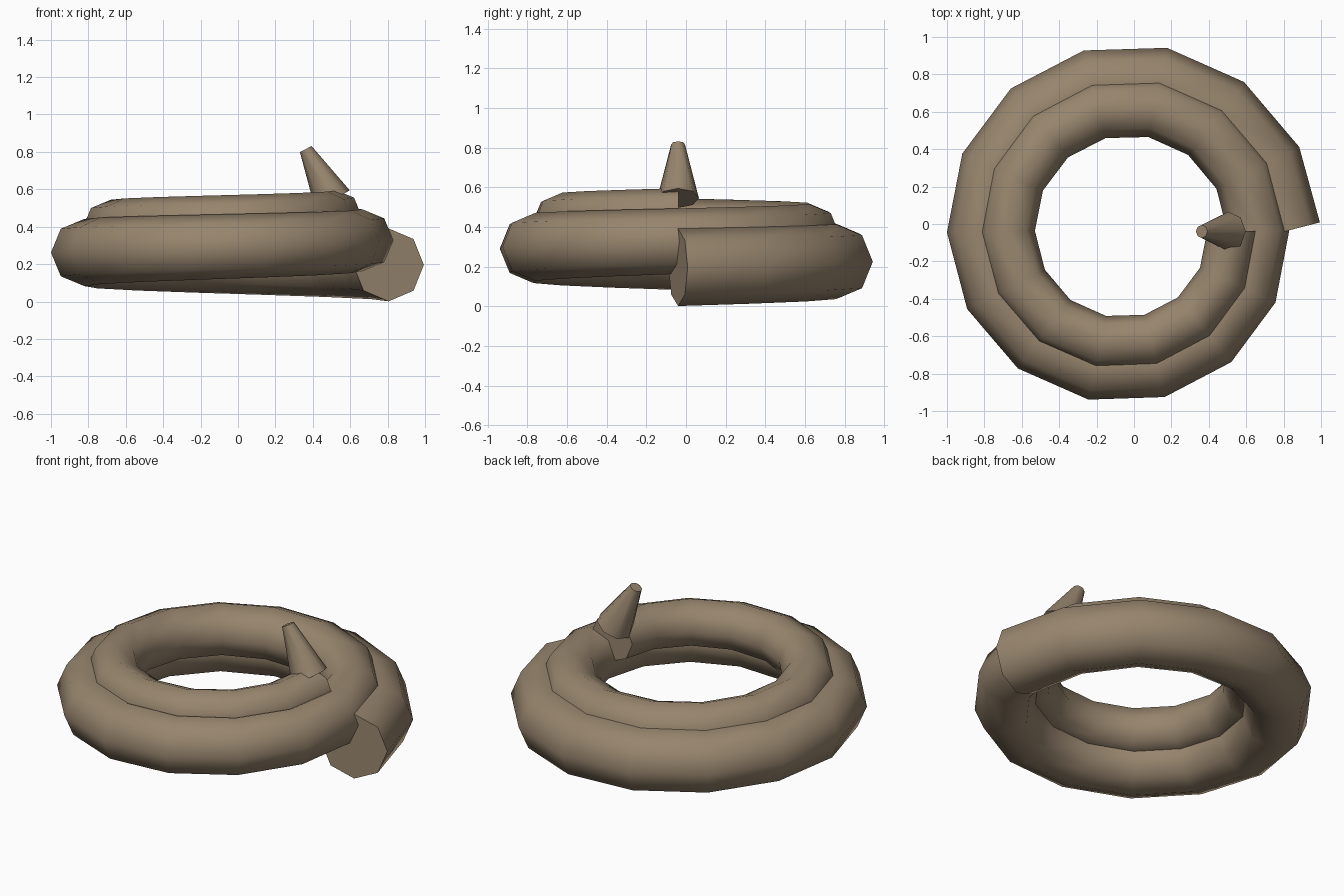
import bpy, bmesh, math
from mathutils import Vector

if "Cube" in bpy.data.objects:
    bpy.data.objects.remove(bpy.data.objects["Cube"])

SEG, TURNS, SIDES = 14, 2, 8
CX, CY = -0.0425, -0.04

skin = bpy.data.materials.new("brown_skin")
skin.diffuse_color = (0.31, 0.235, 0.155, 1)
skin.use_nodes = True
skin.node_tree.nodes["Principled BSDF"].inputs["Base Color"].default_value = skin.diffuse_color


def loft(name, rings):
    """Skin a list of (centre, side axis, up axis, radius) rings and cap both ends."""
    bm = bmesh.new()
    loops = []
    for c, u, v, r in rings:
        angles = [2 * math.pi * k / SIDES for k in range(SIDES)]
        loops.append([bm.verts.new(c + r * (math.cos(a) * u + math.sin(a) * v)) for a in angles])
    for a, b in zip(loops, loops[1:]):
        for k in range(SIDES):
            j = (k + 1) % SIDES
            bm.faces.new((a[k], a[j], b[j], b[k]))
    bm.faces.new(loops[0])
    bm.faces.new(loops[-1])
    bmesh.ops.recalc_face_normals(bm, faces=bm.faces)
    mesh = bpy.data.meshes.new(name)
    bm.to_mesh(mesh)
    bm.free()
    mesh.materials.append(skin)
    obj = bpy.data.objects.new(name, mesh)
    bpy.context.collection.objects.link(obj)
    bpy.ops.object.select_all(action='DESELECT')
    obj.select_set(True)
    bpy.context.view_layer.objects.active = obj
    bpy.ops.object.shade_smooth_by_angle(angle=math.radians(60))
    return obj


# Coiled body: a rising spiral that narrows as it winds inward
UP = Vector((0, 0, 1))
body = []
for i in range(SEG * TURNS + 1):
    turn = i / SEG
    a = 2 * math.pi * turn
    path_r = 0.8475 - 0.14 * turn
    centre = Vector((CX + path_r * math.cos(a), CY + path_r * math.sin(a), 0.196 + 0.132 * turn))
    tilt = a + (math.radians(14.4) if i == 0 else 0.026)
    side = Vector((math.cos(tilt), math.sin(tilt), 0))
    body.append((centre, side, UP, 0.195 - 0.03 * turn))
loft("coiled_body", body)

# Raised horn-shaped end leaning over the inside of the coil
base, tip = Vector((0.505, CY, 0.545)), Vector((0.362, CY, 0.815))
axis = (tip - base).normalized()
across = Vector((0, 1, 0))
slope = across.cross(axis)
loft("raised_tip", [(base, across, slope, 0.105), (tip, across, slope, 0.035)])
